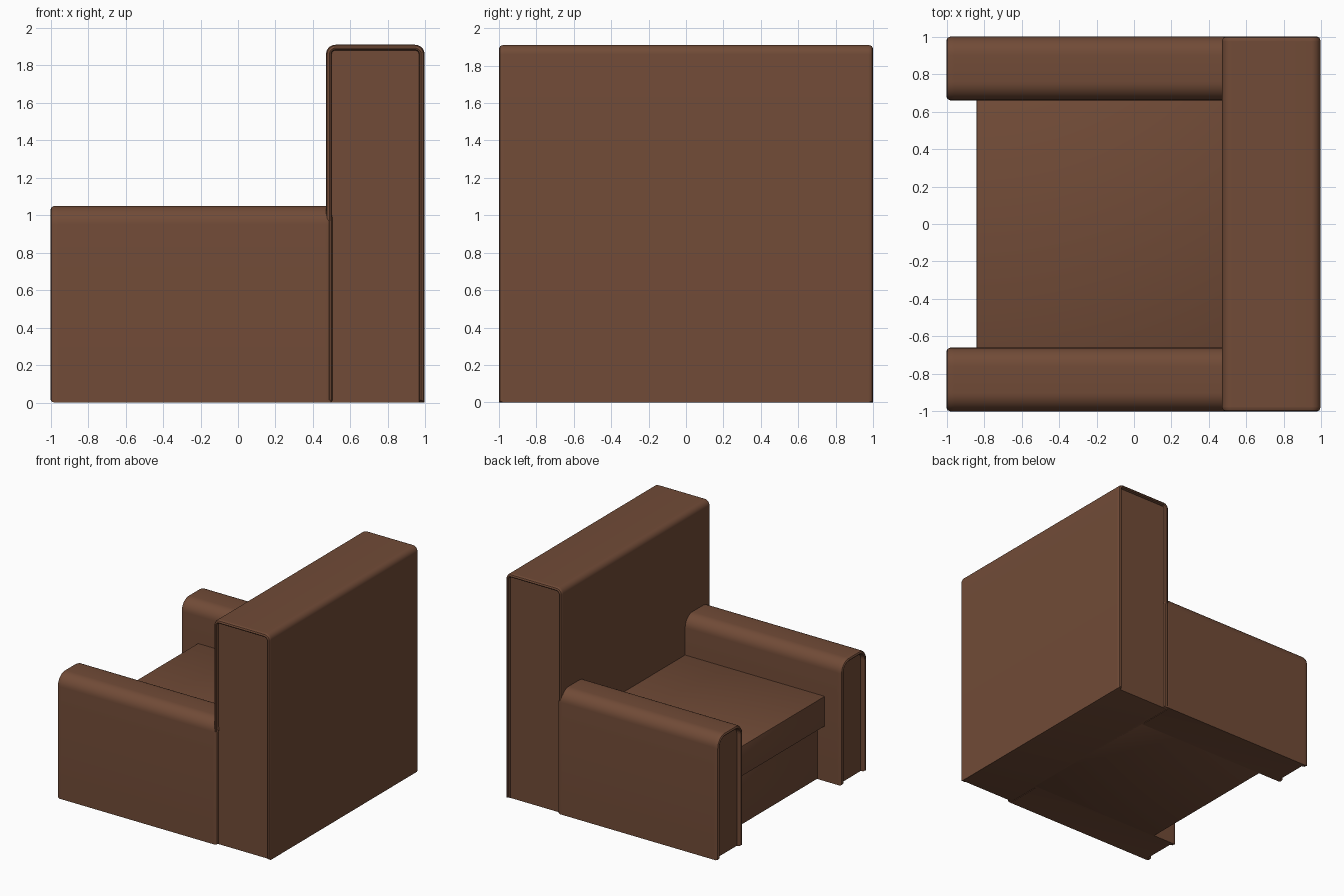
import bpy, bmesh, math

if "Cube" in bpy.data.objects:
    bpy.data.objects.remove(bpy.data.objects["Cube"])

leather = bpy.data.materials.new("brown leather")
leather.diffuse_color = (0.165, 0.070, 0.038, 1)
leather.use_nodes = True
leather.node_tree.nodes["Principled BSDF"].inputs["Base Color"].default_value = leather.diffuse_color


def finish(bm, name):
    bmesh.ops.recalc_face_normals(bm, faces=bm.faces)
    me = bpy.data.meshes.new(name)
    bm.to_mesh(me)
    bm.free()
    me.materials.append(leather)
    ob = bpy.data.objects.new(name, me)
    bpy.context.collection.objects.link(ob)
    bpy.ops.object.select_all(action='DESELECT')
    ob.select_set(True)
    bpy.context.view_layer.objects.active = ob
    bpy.ops.object.shade_smooth_by_angle(angle=math.radians(35))
    return ob


def arch(u0, u1, h, r, inset, lift):
    """Open outline: up one side, over the rounded top, down the other."""
    u0, u1, h, r = u0 + inset, u1 - inset, h - inset, max(r - inset, 0.008)
    pts = [(u0, lift)]
    for cx, start in ((u0 + r, 180), (u1 - r, 90)):
        for k in range(9):
            a = math.radians(start - 90 * k / 8)
            pts.append((cx + r * math.cos(a), h - r + r * math.sin(a)))
    return pts + [(u1, lift)]


def upholstered_slab(name, u0, u1, h, r, w0, w1, along_x, deep):
    """Rounded slab whose end panels sit inside a raised, rounded piping rim."""
    bm = bmesh.new()
    # (inset, depth, lift) of each loop, from the body over the rim to the panel
    rings = [(0, deep, 0), (0, .02, 0), (.006, .006, .006), (.018, 0, .015),
             (.026, .004, .012), (.03, .014, .004), (.03, deep, 0)]
    ends = []
    for w, s in ((w0, 1), (w1, -1)):
        loops = []
        for inset, d, lift in rings:
            v = w + s * d
            loops.append([bm.verts.new((v, u, z) if along_x else (u, v, z))
                          for u, z in arch(u0, u1, h, r, inset, lift)])
        for a, b in zip(loops, loops[1:]):
            for i in range(len(a) - 1):
                bm.faces.new((a[i], a[i + 1], b[i + 1], b[i]))
        bm.faces.new(loops[-1])
        for col in (0, -1):
            bm.faces.new([l[col] for l in loops])
        ends.append(loops)
    # body skin and underside
    a, b = ends[0][0], ends[1][0]
    for i in range(len(a) - 1):
        bm.faces.new((a[i], a[i + 1], b[i + 1], b[i]))
    p, q = ends[0][-1], ends[1][-1]
    bm.faces.new((a[0], p[0], p[-1], a[-1], b[-1], q[-1], q[0], b[0]))
    return finish(bm, name)


def box(name, lo, hi, bevel):
    bm = bmesh.new()
    bmesh.ops.create_cube(bm, size=1)
    for v in bm.verts:
        v.co = [l + (c + .5) * (t - l) for c, l, t in zip(v.co, lo, hi)]
    bmesh.ops.bevel(bm, geom=bm.edges[:], offset=bevel, segments=2,
                    profile=0.5, affect='EDGES')
    return finish(bm, name)


# tall backrest with piped side panels
upholstered_slab("backrest", 0.47, 0.995, 1.91, 0.05, -1, 1, False, 0.025)

# two armrests with piped front panels
for side, y0, y1 in (("left", 0.66, 1.0), ("right", -1.0, -0.66)):
    upholstered_slab(side + "_armrest", y0, y1, 1.05, 0.1, -1, 0.505, True, 0.04)

# seat cushion overhanging the base
box("seat_cushion", (-0.84, -0.665, 0.465), (0.49, 0.665, 0.72), 0.006)
box("seat_base", (-0.77, -0.67, 0.0), (0.49, 0.67, 0.47), 0.004)
